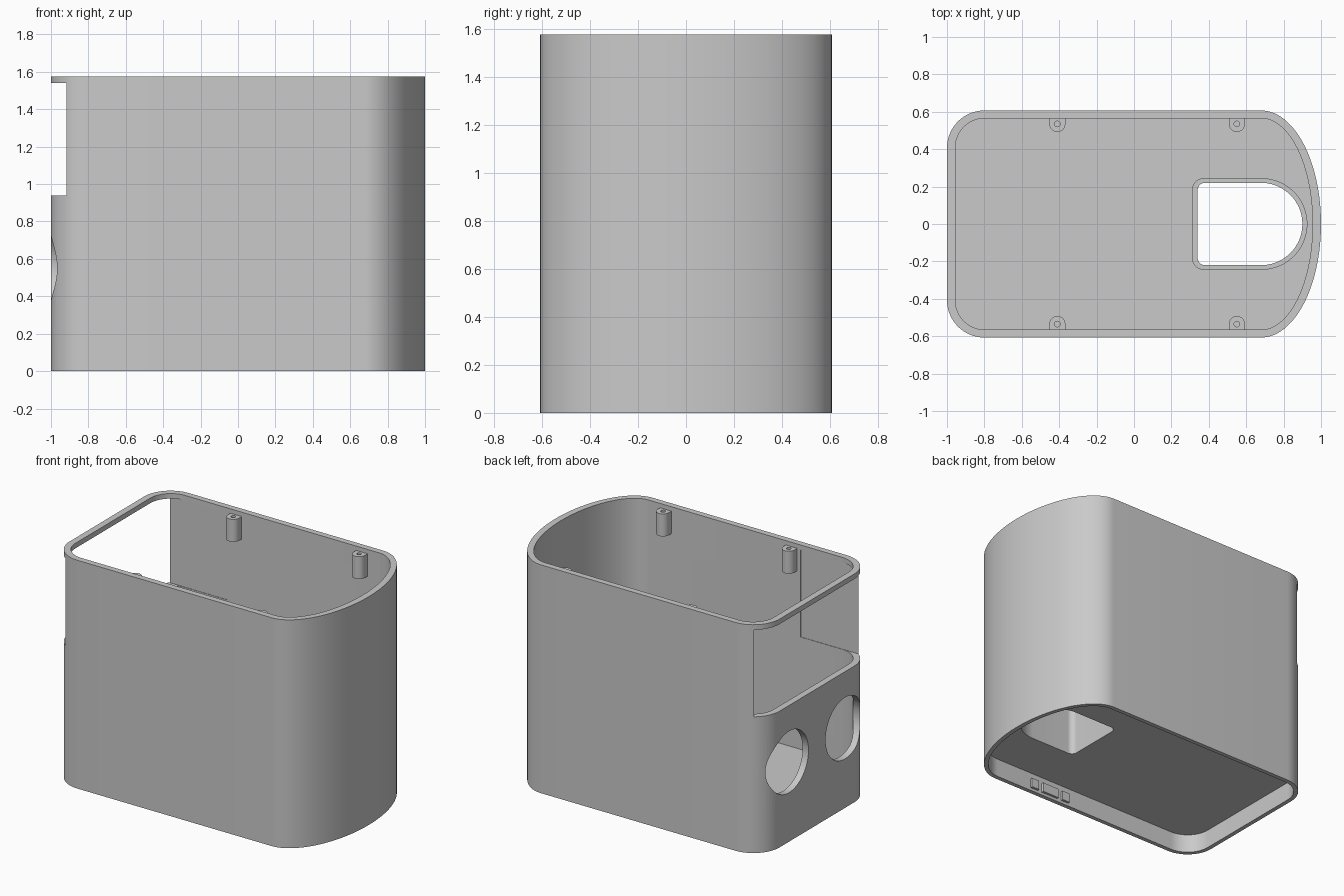
import bpy, bmesh, math
from mathutils import Matrix

cube = bpy.data.objects.get("Cube")
if cube:
    bpy.data.objects.remove(cube, do_unlink=True)

grey = bpy.data.materials.new("plain grey")
grey.use_nodes = True
GREY = (0.59, 0.59, 0.59, 1)
grey.diffuse_color = GREY
grey.node_tree.nodes["Principled BSDF"].inputs["Base Color"].default_value = GREY


def arc(cx, cy, rx, ry, start, end, n):
    angles = [math.radians(start + (end - start) * i / n) for i in range(n + 1)]
    return [(cx + rx * math.cos(a), cy + ry * math.sin(a)) for a in angles]


def d_outline(left, right, half, radius, bend=0.68):
    """Outline with two rounded corners on one end and a half ellipse on the other."""
    return (arc(bend, 0, right - bend, half, -90, 90, 56)
            + arc(left + radius, half - radius, radius, radius, 90, 180, 14)
            + arc(left + radius, radius - half, radius, radius, 180, 270, 14))


def finish(name, bm):
    bmesh.ops.recalc_face_normals(bm, faces=bm.faces)
    mesh = bpy.data.meshes.new(name)
    bm.to_mesh(mesh)
    bm.free()
    mesh.materials.append(grey)
    obj = bpy.data.objects.new(name, mesh)
    bpy.context.scene.collection.objects.link(obj)
    return obj


def prism(name, outline, z0, z1):
    bm = bmesh.new()
    face = bm.faces.new([bm.verts.new((x, y, z0)) for x, y in outline])
    top = bmesh.ops.extrude_face_region(bm, geom=[face])["geom"]
    bmesh.ops.translate(bm, vec=(0, 0, z1 - z0),
                        verts=[v for v in top if isinstance(v, bmesh.types.BMVert)])
    return finish(name, bm)


def box(name, x0, x1, y0, y1, z0, z1):
    return prism(name, [(x0, y0), (x1, y0), (x1, y1), (x0, y1)], z0, z1)


def cut(obj, cutters):
    for cutter in cutters:
        mod = obj.modifiers.new("cut", 'BOOLEAN')
        mod.operation = 'DIFFERENCE'
        mod.solver = 'EXACT'
        mod.object = cutter
    bpy.context.view_layer.update()
    graph = bpy.context.evaluated_depsgraph_get()
    mesh = bpy.data.meshes.new_from_object(obj.evaluated_get(graph))
    obj.modifiers.clear()
    obj.data = mesh
    for cutter in cutters:
        bpy.data.objects.remove(cutter, do_unlink=True)


def round_port(y):
    bm = bmesh.new()
    bmesh.ops.create_cone(bm, cap_ends=True, segments=64, radius1=0.212, radius2=0.212, depth=0.4,
                          matrix=Matrix.Translation((-1, y, 0.55)) @ Matrix.Rotation(math.pi / 2, 4, 'Y'))
    return finish("port_cutter", bm)


RECESS, FLOOR, TOP = 0.13, 0.165, 1.575
hole = d_outline(0.34, 0.9, 0.22, 0.04)

# Shell: open top, recessed base, end window, two round ports and a floor opening
shell = prism("shell", d_outline(-1, 1, 0.607, 0.2), 0, TOP)
cut(shell, [
    prism("cavity", d_outline(-0.955, 0.955, 0.565, 0.157), FLOOR, TOP + 0.1),
    prism("base_recess", d_outline(-0.97, 0.97, 0.577, 0.17), -0.1, RECESS),
    # The window runs inward and thins the side walls to a knife edge
    box("window", -1.1, -0.48, -0.568, 0.568, 0.94, 1.54),
    round_port(0.305), round_port(-0.305),
    prism("floor_opening", hole, -0.2, 0.5)])

# Chimney wall around the floor opening
chimney = prism("chimney", d_outline(0.31, 0.927, 0.245, 0.065), FLOOR - 0.01, 0.7)
cut(chimney, [prism("chimney_bore", hole, 0, 0.8)])

parts = [shell, chimney]

# Screw bosses along both long walls
for side in (1, -1):
    for label, x in (("window_end", -0.41), ("round_end", 0.55)):
        outline = arc(x, 0.535, 0.043, 0.043, 180, 360, 20) + [(x + 0.043, 0.575), (x - 0.043, 0.575)]
        boss = prism("screw_boss_" + label, [(px, side * py) for px, py in outline], 1.39, 1.545)
        cut(boss, [prism("pilot", arc(x, side * 0.535, 0.015, 0.015, 0, 345, 23), 1.43, 1.6)])
        parts.append(boss)

# Snap tabs on the wall of the base recess
for x, width in ((0.11, 0.06), (0.24, 0.13), (0.37, 0.06)):
    parts.append(box("snap_tab", x - width / 2, x + width / 2, -0.585, -0.56, 0.02, 0.085))

bpy.ops.object.select_all(action='DESELECT')
for part in parts:
    part.select_set(True)
bpy.context.view_layer.objects.active = shell
bpy.ops.object.shade_smooth_by_angle(angle=math.radians(30))
